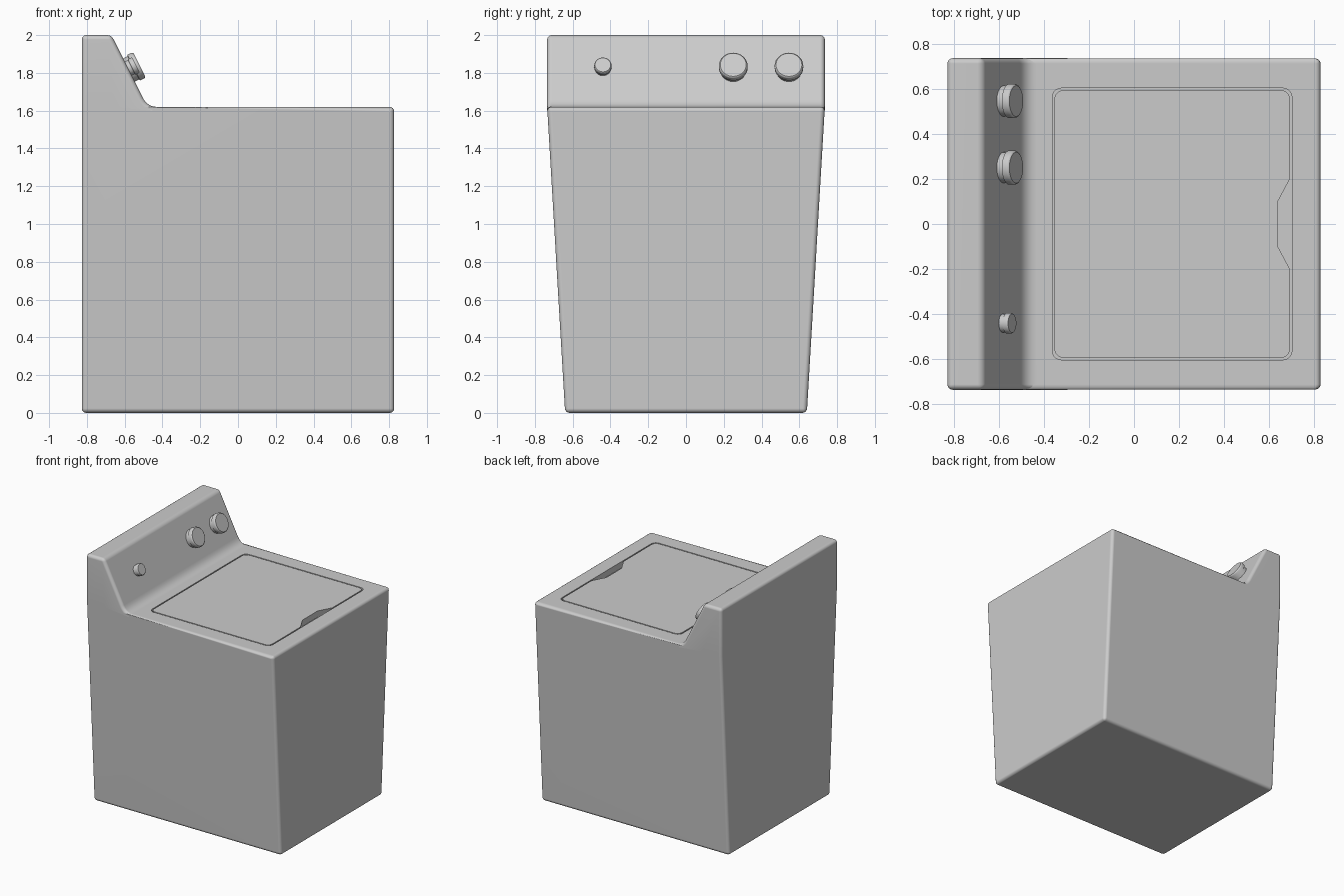
import bpy, bmesh, math
from mathutils import Vector

if "Cube" in bpy.data.objects:
    bpy.data.objects.remove(bpy.data.objects["Cube"])

TOP = 1.62
HX = 0.827


def finish(name, bm):
    bmesh.ops.recalc_face_normals(bm, faces=bm.faces[:])
    me = bpy.data.meshes.new(name)
    bm.to_mesh(me)
    bm.free()
    ob = bpy.data.objects.new(name, me)
    bpy.context.collection.objects.link(ob)
    return ob


def smooth(ob):
    bpy.ops.object.select_all(action='DESELECT')
    bpy.context.view_layer.objects.active = ob
    ob.select_set(True)
    for m in list(ob.modifiers):
        bpy.ops.object.modifier_apply(modifier=m.name)
    bpy.ops.object.shade_smooth_by_angle(angle=math.radians(35))
    w = ob.modifiers.new("weighted", 'WEIGHTED_NORMAL')
    w.keep_sharp = True


def prism(name, pts, z0, z1, round_corners=()):
    """Extruded outline; the listed corner indices get rounded."""
    bm = bmesh.new()
    lo = [bm.verts.new((x, y, z0)) for x, y in pts]
    hi = [bm.verts.new((x, y, z1)) for x, y in pts]
    bm.faces.new(lo)
    bm.faces.new(hi)
    n = len(pts)
    for i in range(n):
        bm.faces.new((lo[i], lo[(i + 1) % n], hi[(i + 1) % n], hi[i]))
    edges = [bm.edges.get((lo[i], hi[i])) for i in round_corners]
    bmesh.ops.bevel(bm, geom=edges, offset=0.04, segments=5, profile=0.5, affect='EDGES')
    return finish(name, bm)


# Cabinet: side profile with a filleted console foot, sides tapering to the floor
corner, a, b = Vector((-0.48, TOP)), Vector((-0.43, TOP)), Vector((-0.505, 1.67))
fillet = []
for i in range(6):
    t = i / 5
    fillet.append(tuple(a * (1 - t) ** 2 + corner * 2 * t * (1 - t) + b * t * t))
profile = [(-HX, 0), (HX, 0), (HX, TOP)] + fillet + [(-0.67, 2), (-HX, 2), (-HX, TOP)]
n = len(profile)
bm = bmesh.new()
sides = []
for s in (-1, 1):
    vs = [bm.verts.new((x, s * (0.64 + 0.095 * min(z / TOP, 1)), z)) for x, z in profile]
    bm.faces.new(vs[:4] + [vs[-1]])
    bm.faces.new(vs[3:])
    sides.append(vs)
for i in range(n):
    j = (i + 1) % n
    bm.faces.new((sides[0][i], sides[0][j], sides[1][j], sides[1][i]))
bmesh.ops.recalc_face_normals(bm, faces=bm.faces[:])
sharp = [e for e in bm.edges if e.calc_face_angle(0) > math.radians(40)]
bmesh.ops.bevel(bm, geom=sharp, offset=0.024, segments=4, profile=0.5, affect='EDGES')
cabinet = finish("cabinet", bm)

# Shallow opening that holds the lid
x0, x1, hy = -0.362, 0.700, 0.602
cutter = prism("lid_opening_cutter", [(x0, -hy), (x1, -hy), (x1, hy), (x0, hy)],
               TOP - 0.05, TOP + 0.1, range(4))
cut = cabinet.modifiers.new("lid_opening", 'BOOLEAN')
cut.operation = 'DIFFERENCE'
cut.solver = 'EXACT'
cut.object = cutter
smooth(cabinet)
bpy.data.objects.remove(cutter)

# Lid with a finger notch in its front edge
g = 0.009
x0, x1, hy = x0 + g, x1 - g, hy - g
lid = prism("lid", [(x0, -hy), (x1, -hy), (x1, -0.2), (0.635, -0.095), (0.635, 0.095),
                    (x1, 0.2), (x1, hy), (x0, hy)], TOP - 0.055, TOP, (0, 1, 6, 7))
smooth(lid)


# Knobs turned around the normal of the sloping console
def knob(name, y, z, r, h):
    rings = [(0.9, 0), (0.9, 0.42), (1, 0.46), (1, 0.82), (0.97, 0.93), (0.9, 1)]
    seg = 32
    bm = bmesh.new()
    loops = [[bm.verts.new((r * k * math.cos(2 * math.pi * i / seg),
                            r * k * math.sin(2 * math.pi * i / seg), h * t))
              for i in range(seg)] for k, t in rings]
    for p, q in zip(loops, loops[1:]):
        for i in range(seg):
            j = (i + 1) % seg
            bm.faces.new((p[i], p[j], q[j], q[i]))
    bm.faces.new(loops[0])
    bm.faces.new(loops[-1])
    ob = finish(name, bm)
    ob.rotation_euler.y = math.atan2(0.38, 0.19)
    ob.location = (-0.48 - 0.5 * (z - TOP), y, z)
    smooth(ob)


knob("cycle_knob", 0.545, 1.815, 0.076, 0.062)
knob("temperature_knob", 0.25, 1.815, 0.076, 0.062)
knob("start_button", -0.44, 1.822, 0.046, 0.046)
